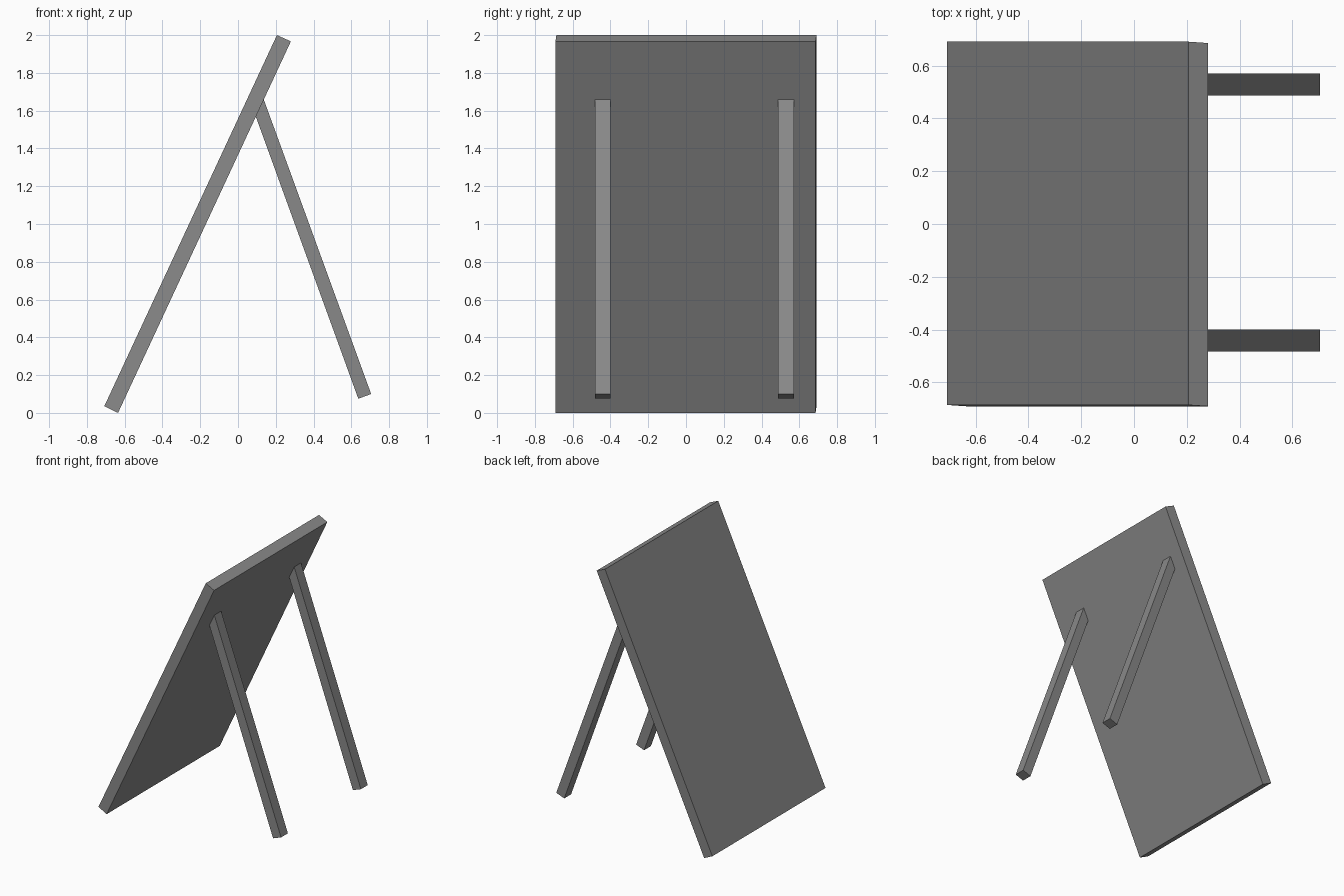
import bpy
import bmesh

cube = bpy.data.objects.get("Cube")
if cube:
    bpy.data.objects.remove(cube, do_unlink=True)

grey = bpy.data.materials.new("plain grey")
grey.use_nodes = True
colour = (0.25, 0.25, 0.25, 1)
grey.diffuse_color = colour
grey.node_tree.nodes["Principled BSDF"].inputs["Base Color"].default_value = colour


def extrude_profile(name, profile, y0, y1, shifts=(0, 0, 0, 0)):
    """Extrude an (x, z) outline along y; shifts slide each corner in y."""
    bm = bmesh.new()
    near = [bm.verts.new((x, y0 + s, z)) for (x, z), s in zip(profile, shifts)]
    far = [bm.verts.new((x, y1 + s, z)) for (x, z), s in zip(profile, shifts)]
    bm.faces.new(near)
    bm.faces.new(far[::-1])
    for i in range(len(profile)):
        j = (i + 1) % len(profile)
        bm.faces.new((near[i], far[i], far[j], near[j]))
    bmesh.ops.recalc_face_normals(bm, faces=bm.faces)
    mesh = bpy.data.meshes.new(name)
    bm.to_mesh(mesh)
    bm.free()
    mesh.materials.append(grey)
    obj = bpy.data.objects.new(name, mesh)
    bpy.context.collection.objects.link(obj)
    return obj


# Leaning board, its underside slid slightly along y
board = [(-0.708, 0.035), (-0.635, 0), (0.28, 1.967), (0.206, 2)]
extrude_profile("board", board, -0.686, 0.691, (0, -0.005, -0.005, 0))

# Two prop legs, cut to meet the underside of the board
leg = [(0.637, 0.075), (0.705, 0.1), (0.135, 1.663), (0.093, 1.572)]
for side, y in (("right", -0.483), ("left", 0.488)):
    extrude_profile("prop_leg_" + side, leg, y, y + 0.083)
